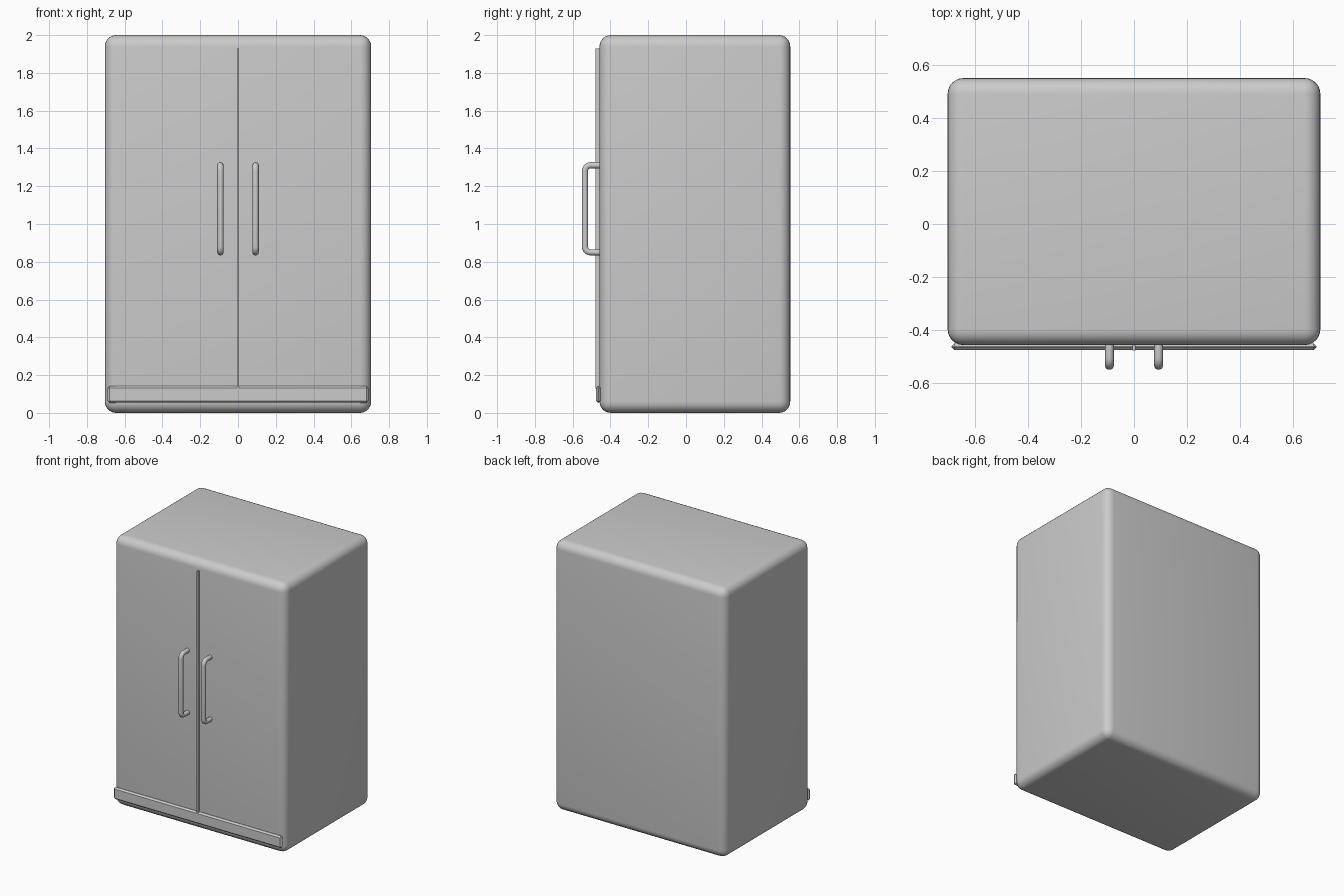
import bpy
import math
from mathutils import Vector

if "Cube" in bpy.data.objects:
    bpy.data.objects.remove(bpy.data.objects["Cube"])


def box(name, lo, hi, bevel=0.0, segments=1, smooth=False):
    """Box between two corners, with an optional applied bevel."""
    lo, hi = Vector(lo), Vector(hi)
    bpy.ops.mesh.primitive_cube_add(size=1, location=(lo + hi) / 2)
    ob = bpy.context.object
    ob.name = name
    ob.scale = hi - lo
    bpy.ops.object.transform_apply(location=False, rotation=False, scale=True)
    if bevel:
        mod = ob.modifiers.new("bevel", 'BEVEL')
        mod.width, mod.segments, mod.limit_method = bevel, segments, 'NONE'
        bpy.ops.object.modifier_apply(modifier=mod.name)
    if smooth:
        bpy.ops.object.shade_smooth_by_angle(angle=math.radians(40))
    return ob


def handle(name, x):
    """Round bar bent back to the door at both ends."""
    y0, y1, z0, z1, r = -0.455, -0.535, 0.85, 1.311, 0.03
    path = [(y0, z0)]
    for cz, start in ((z0 + r, -90), (z1 - r, -180)):
        for i in range(7):
            a = math.radians(start - 15 * i)
            path.append((y1 + r + r * math.cos(a), cz + r * math.sin(a)))
    path.append((y0, z1))
    cu = bpy.data.curves.new(name, 'CURVE')
    cu.dimensions = '3D'
    cu.bevel_depth, cu.bevel_resolution, cu.use_fill_caps = 0.017, 3, True
    sp = cu.splines.new('POLY')
    sp.points.add(len(path) - 1)
    for p, (y, z) in zip(sp.points, path):
        p.co = (x, y, z, 1)
    ob = bpy.data.objects.new(name, cu)
    bpy.context.collection.objects.link(ob)
    bpy.ops.object.select_all(action='DESELECT')
    ob.select_set(True)
    bpy.context.view_layer.objects.active = ob
    bpy.ops.object.convert(target='MESH')
    bpy.ops.object.shade_smooth_by_angle(angle=math.radians(40))


# Rounded cabinet
box("cabinet", (-0.705, -0.458, 0), (0.705, 0.552, 2), 0.06, 6, True)

# Seam strip between the two doors
box("door_seam", (-0.005, -0.478, 0.13), (0.005, -0.45, 1.928))

# Chamfered kick plate along the bottom front
box("kick_plate", (-0.69, -0.477, 0.053), (0.69, -0.452, 0.143), 0.011)

# Door handles
for side, x in (("left", -0.093), ("right", 0.093)):
    handle(side + "_handle", x)
